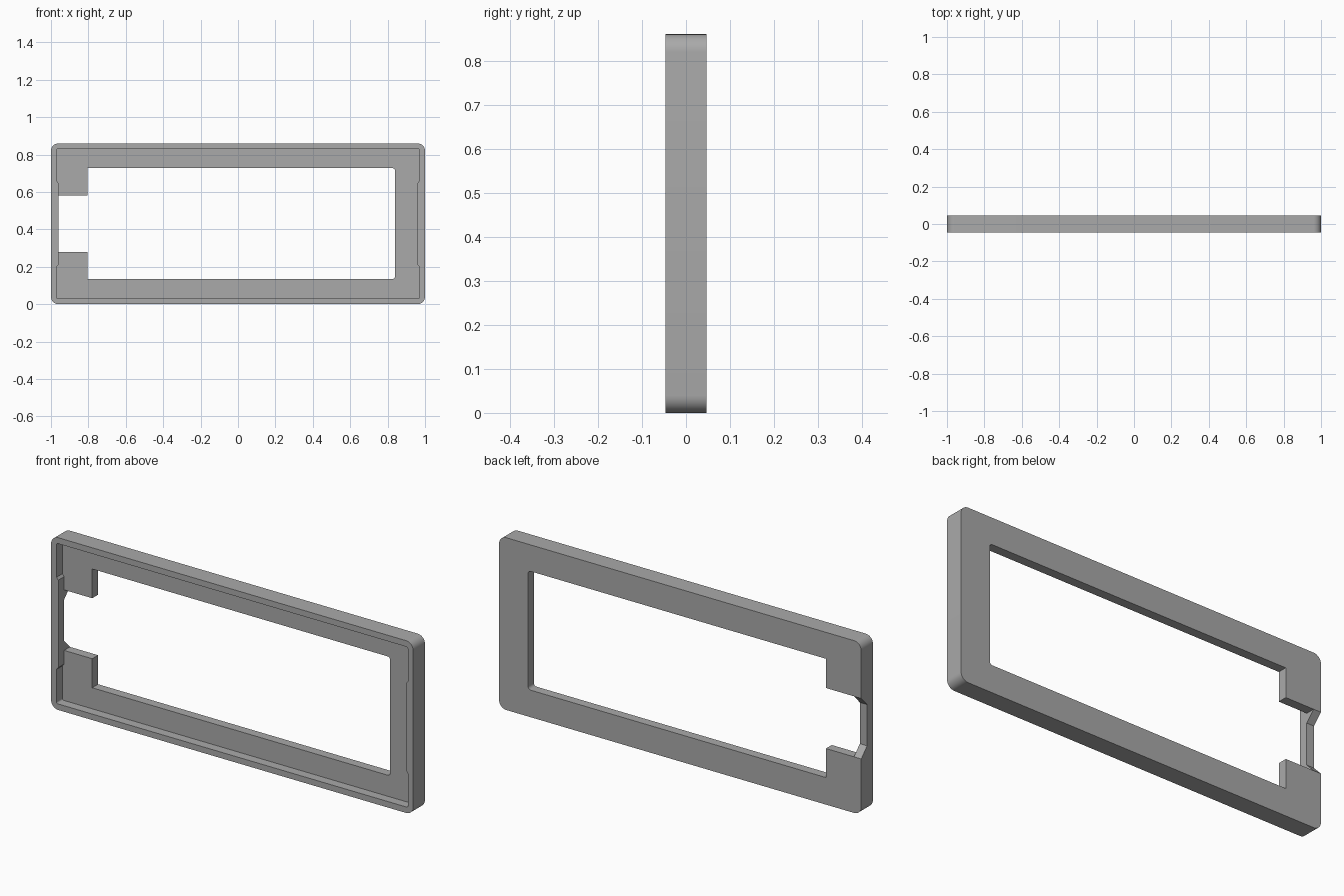
import bpy, bmesh, math
from mathutils import Vector

if "Cube" in bpy.data.objects:
    bpy.data.objects.remove(bpy.data.objects["Cube"])

HALF_DEPTH = 0.046
HEIGHT = 0.86
FLOOR_Y = 0.0          # recess floor, also the back of the thin wall
STEP_X = 0.96          # inner face of the thickened side walls

grey = bpy.data.materials.new("plain_grey")
grey.use_nodes = True
grey.diffuse_color = (0.4, 0.4, 0.4, 1)
grey.node_tree.nodes["Principled BSDF"].inputs["Base Color"].default_value = (0.4, 0.4, 0.4, 1)


def rounded(corners, steps=8):
    """Turn (a, b, radius) corners into an outline with square corners rounded."""
    out = []
    for i, (a, b, r) in enumerate(corners):
        p = Vector((a, b))
        if r == 0:
            out.append(p)
            continue
        d1 = (Vector(corners[i - 1][:2]) - p).normalized()
        d2 = (Vector(corners[(i + 1) % len(corners)][:2]) - p).normalized()
        centre = p + r * (d1 + d2)
        for k in range(steps + 1):
            t = math.pi / 2 * k / steps
            out.append(centre - r * (math.cos(t) * d2 + math.sin(t) * d1))
    return out


def prism(name, outline, start, end, axis="y"):
    """Extrude an xz outline along y, or a yz outline along x."""
    def place(p, s):
        return (p.x, s, p.y) if axis == "y" else (s, p.x, p.y)
    bm = bmesh.new()
    face = bm.faces.new([bm.verts.new(place(p, start)) for p in outline])
    shift = (0, end - start, 0) if axis == "y" else (end - start, 0, 0)
    top = bmesh.ops.extrude_face_region(bm, geom=[face])["geom"]
    bmesh.ops.translate(bm, vec=shift, verts=[v for v in top if isinstance(v, bmesh.types.BMVert)])
    bmesh.ops.recalc_face_normals(bm, faces=bm.faces)
    mesh = bpy.data.meshes.new(name)
    bm.to_mesh(mesh)
    bm.free()
    mesh.materials.append(grey)
    obj = bpy.data.objects.new(name, mesh)
    bpy.context.collection.objects.link(obj)
    return obj


def box(x0, x1, z0, z1, left_r=0, right_r=0):
    return rounded([(x0, z0, left_r), (x1, z0, right_r), (x1, z1, right_r), (x0, z1, left_r)])


# Outer body
frame = prism("bezel_frame", box(-1, 1, 0, HEIGHT, 0.04, 0.04), -HALF_DEPTH, HALF_DEPTH)

# Front recess, narrowed at mid height by the thicker side walls
right_side = [(0.97, 0.03, 0.008), (0.97, 0.2, 0), (STEP_X, 0.212, 0),
              (STEP_X, 0.648, 0), (0.97, 0.66, 0), (0.97, 0.83, 0.008)]
left_side = [(-x, z, r) for x, z, r in reversed(right_side)]
recess = prism("recess_cutter", rounded(right_side + left_side), -0.1, FLOOR_Y)

# Window opening and the side notch running into it
window = prism("window_cutter", box(-0.805, 0.84, 0.135, 0.728, 0, 0.015), -0.1, 0.1)
notch = prism("notch_cutter", box(-STEP_X, -0.7, 0.28, 0.582), -0.1, 0.1)

# Sloped relief behind the thin wall at the notch
relief_outline = [Vector(p) for p in ((FLOOR_Y, 0.328), (HALF_DEPTH, 0.28), (0.1, 0.28),
                                      (0.1, 0.582), (HALF_DEPTH, 0.582), (FLOOR_Y, 0.534))]
relief = prism("relief_cutter", relief_outline, -1.1, -0.94, "x")

# Cut the openings and drop the cutters
bpy.context.view_layer.objects.active = frame
frame.select_set(True)
for cutter in (recess, window, notch, relief):
    cutter.hide_render = True
    mod = frame.modifiers.new(cutter.name, "BOOLEAN")
    mod.operation = "DIFFERENCE"
    mod.solver = "EXACT"
    mod.object = cutter
    bpy.ops.object.modifier_apply(modifier=mod.name)
    bpy.data.objects.remove(cutter)

bpy.ops.object.shade_smooth_by_angle(angle=math.radians(30))
